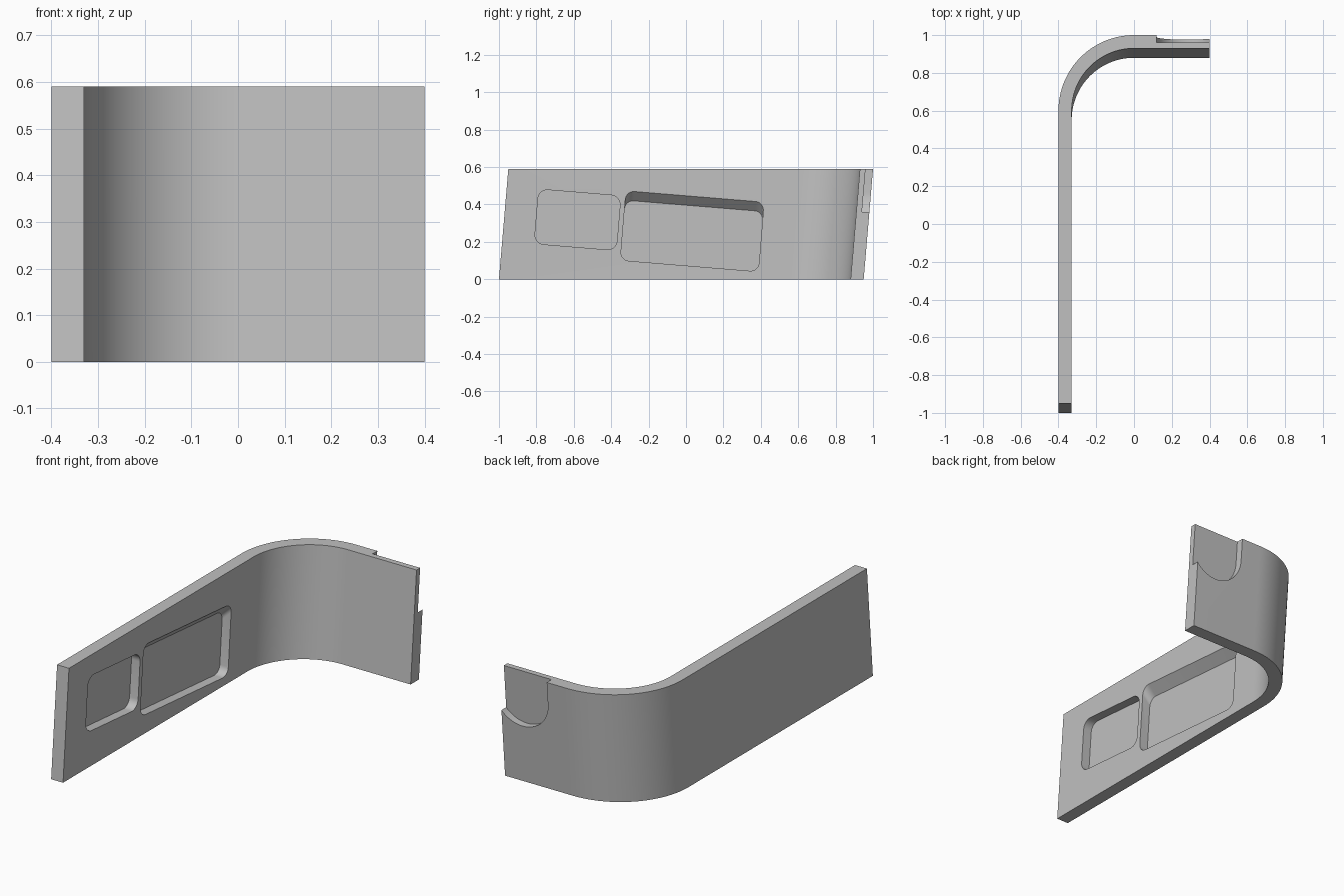
import bpy, bmesh, math
from mathutils import Vector, Matrix

if "Cube" in bpy.data.objects:
    bpy.data.objects.remove(bpy.data.objects["Cube"], do_unlink=True)

HEIGHT = 0.59
LEAN = 0.05 / HEIGHT      # backward lean of the whole panel
OUTER, INNER = 0.4, 0.33  # bend radii
BEND_Y = 0.55             # bend centre at ground level

grey = bpy.data.materials.new("plain grey")
grey.use_nodes = True
grey.diffuse_color = (0.53, 0.53, 0.53, 1)
grey.node_tree.nodes["Principled BSDF"].inputs["Base Color"].default_value = grey.diffuse_color


def loft(name, start, end):
    """Solid between two matching outlines."""
    bm = bmesh.new()
    a = [bm.verts.new(p) for p in start]
    b = [bm.verts.new(p) for p in end]
    bm.faces.new(a)
    bm.faces.new(b[::-1])
    for i in range(len(a)):
        j = (i + 1) % len(a)
        bm.faces.new((a[j], a[i], b[i], b[j]))
    bmesh.ops.recalc_face_normals(bm, faces=bm.faces)
    mesh = bpy.data.meshes.new(name)
    bm.to_mesh(mesh)
    bm.free()
    mesh.materials.append(grey)
    obj = bpy.data.objects.new(name, mesh)
    bpy.context.collection.objects.link(obj)
    return obj


def arc(cx, cy, r, a0, a1, n):
    steps = [math.radians(a0 + (a1 - a0) * i / n) for i in range(n + 1)]
    return [(cx + r * math.cos(t), cy + r * math.sin(t)) for t in steps]


def leaned(x, y, z):
    return Vector((x, y + LEAN * z, z))


def rounded_rect(x, cy, cz, w, low, high, r, tilt=-4.7):
    """Tilted rounded rectangle in the side wall plane at depth x."""
    pts = []
    for sy, z, a in ((w / 2 - r, high - r, 0), (r - w / 2, high - r, 90),
                     (r - w / 2, low + r, 180), (w / 2 - r, low + r, 270)):
        pts += arc(sy, z, r, a, a + 90, 8)
    turn = Matrix.Rotation(math.radians(tilt), 2)
    out = []
    for p in pts:
        q = turn @ Vector(p)
        out.append((x, cy + q.x, cz + q.y))
    return out


# Bent panel: long side wall, round corner, short back wall
profile = [(-OUTER, -1)] + arc(0, BEND_Y, OUTER, 180, 90, 32) + [(0.4, BEND_Y + OUTER)]
profile += [(0.4, BEND_Y + INNER)] + arc(0, BEND_Y, INNER, 90, 180, 32) + [(-INNER, -1)]
panel = loft("bent_panel", [leaned(x, y, 0) for x, y in profile],
             [leaned(x, y, HEIGHT) for x, y in profile])

# Pocket cutters on the inside of the side wall
DEPTH = 0.05
small = [rounded_rect(x, -0.58, 0.318, 0.44, -0.146, 0.146, 0.05)
         for x in (-INNER + DEPTH, -INNER - DEPTH)]
large = [rounded_rect(-INNER + s * DEPTH, 0.033, 0.257, 0.74, -0.186, 0.186 + s * DEPTH, 0.045)
         for s in (1, -1)]

# Round-bottomed notch cutter on the rear face, open at the top
u_shape = [(0.12, 0.7)] + arc(0.28, 0.466, 0.16, 180, 360, 32) + [(0.44, 0.7)]
rear = BEND_Y + OUTER
notch = [[leaned(x, y, z) for x, z in u_shape] for y in (rear - 0.04, rear + 0.05)]

cutters = [loft("small_pocket_cutter", *small),
           loft("large_pocket_cutter", *large),
           loft("rear_notch_cutter", *notch)]

# Apply the cuts, then drop the cutters
bpy.context.view_layer.objects.active = panel
for cutter in cutters:
    cutter.hide_render = True
    mod = panel.modifiers.new(cutter.name, "BOOLEAN")
    mod.operation = "DIFFERENCE"
    mod.solver = "EXACT"
    mod.object = cutter
    bpy.ops.object.modifier_apply(modifier=mod.name)
for cutter in cutters:
    bpy.data.objects.remove(cutter, do_unlink=True)

bpy.ops.object.select_all(action="DESELECT")
panel.select_set(True)
bpy.ops.object.shade_smooth_by_angle(angle=math.radians(30))
